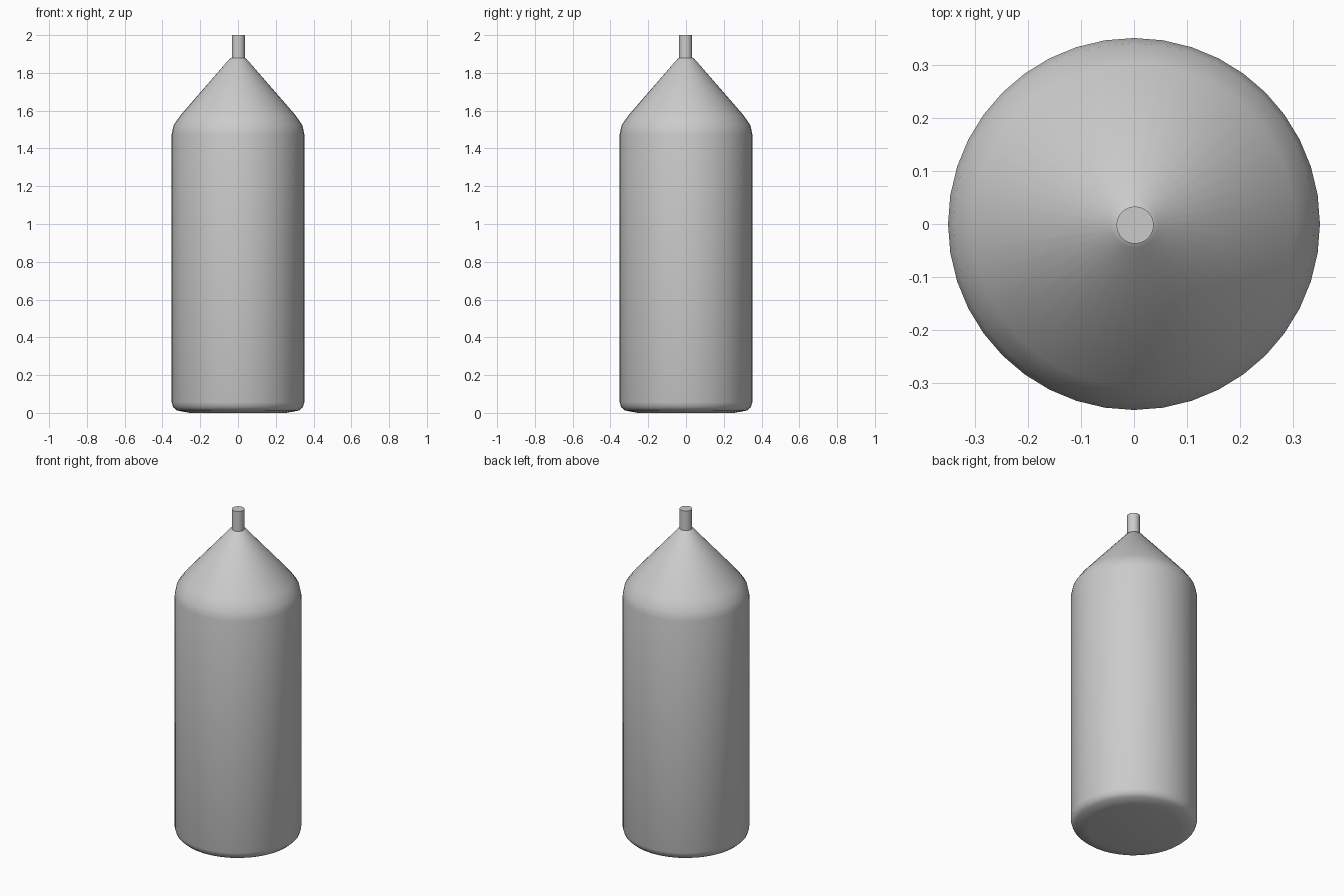
import bpy, bmesh, math

if "Cube" in bpy.data.objects:
    bpy.data.objects.remove(bpy.data.objects["Cube"])


def lathe(name, profile, sides, centre=(0, 0)):
    """Revolve (radius, z) points about z and close both ends."""
    bm = bmesh.new()
    rings = []
    for r, z in profile:
        rings.append([bm.verts.new((r * math.cos(2 * math.pi * i / sides),
                                    r * math.sin(2 * math.pi * i / sides), z))
                      for i in range(sides)])
    for a, b in zip(rings, rings[1:]):
        for i in range(sides):
            j = (i + 1) % sides
            bm.faces.new((a[i], a[j], b[j], b[i]))
    bm.faces.new(rings[0][::-1])
    bm.faces.new(rings[-1])
    mesh = bpy.data.meshes.new(name)
    bm.to_mesh(mesh)
    bm.free()
    obj = bpy.data.objects.new(name, mesh)
    obj.location = (*centre, 0)
    bpy.context.collection.objects.link(obj)
    bpy.ops.object.select_all(action='DESELECT')
    obj.select_set(True)
    bpy.context.view_layer.objects.active = obj
    bpy.ops.object.shade_smooth_by_angle(angle=math.radians(50))
    return obj


# Cylinder body with softened base and a conical shoulder
lathe("body", [(0.255, 0), (0.325, 0.013), (0.343, 0.03), (0.351, 0.055),
               (0.351, 1.475), (0.341, 1.523), (0.305, 1.575),
               (0.045, 1.874), (0.03, 1.882), (0.01, 1.888)], 40)

# Slim stem at the tip
lathe("stem", [(0.035, 1.86), (0.035, 2.0)], 32, (0.002, -0.002))
